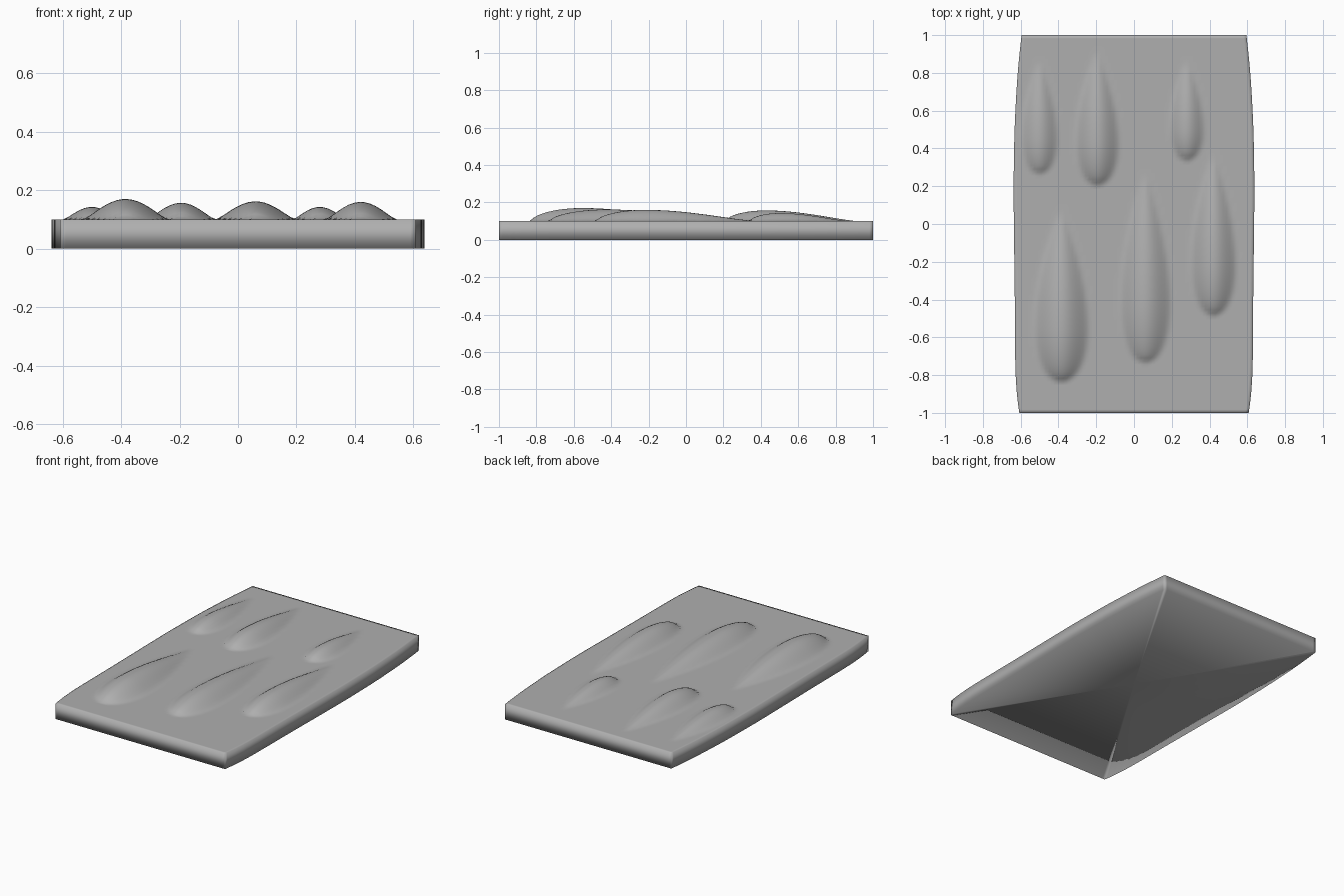
import bpy, bmesh, math

if "Cube" in bpy.data.objects:
    bpy.data.objects.remove(bpy.data.objects["Cube"])

T = 0.1  # slab thickness

# half width of the slab along y
EDGE = [(-1, .607), (-.9, .622), (-.75, .629), (-.4, .631), (0, .636), (.2, .638),
        (.5, .633), (.75, .62), (.9, .607), (1, .595)]

# teardrop bumps: centre x, blunt end y, pointed end y, half width, height
DROPS = [(-.385, -.83, .08, .15, .07), (.06, -.73, .28, .14, .062),
         (.42, -.48, .38, .125, .06), (-.195, .21, .92, .12, .057),
         (-.5, .27, .87, .1, .043), (.28, .34, .87, .095, .043)]


def half_width(y):
    # average of nearby samples rounds off the outline
    def lin(y):
        for (y0, w0), (y1, w1) in zip(EDGE, EDGE[1:]):
            if y <= y1 + 1e-5:
                return w0 + (w1 - w0) * (y - y0) / (y1 - y0)
        return EDGE[-1][1]
    r = min(.08, 1 - abs(y))
    return (lin(y - r) + 2 * lin(y) + lin(y + r)) / 4


def drop_height(x, y, cx, y0, y1, w, h):
    t = (y - y0) / (y1 - y0)
    if not 0 < t < 1:
        return 0
    peak = .3
    if t < peak:
        taper = (1 - (1 - t / peak) ** 2) ** .6
    else:
        taper = math.cos(math.pi / 2 * (t - peak) / (1 - peak)) ** 1.3
    d = abs(x - cx) / (w * max(taper, 1e-4) ** .7)
    return h * taper * (1 - d * d) ** 1.5 if d < 1 else 0


# top surface with bumps
bm = bmesh.new()
bmesh.ops.create_grid(bm, x_segments=70, y_segments=110, size=1)
for v in bm.verts:
    v.co.x *= half_width(v.co.y)
    v.co.z = T + max(drop_height(v.co.x, v.co.y, *d) for d in DROPS)

# side walls
rim = [e for e in bm.edges if e.is_boundary]
ext = bmesh.ops.extrude_edge_only(bm, edges=rim)["geom"]
for v in ext:
    if isinstance(v, bmesh.types.BMVert):
        v.co.z = 0

# flat underside as a fan
base = [e for e in bm.edges if e.is_boundary]
centre = bm.verts.new((0, 0, 0))
for e in base:
    bm.faces.new((*e.verts, centre))
bmesh.ops.recalc_face_normals(bm, faces=bm.faces)
for f in bm.faces:
    f.smooth = True

mesh = bpy.data.meshes.new("embossed_panel")
bm.to_mesh(mesh)
bm.free()
panel = bpy.data.objects.new("embossed_panel", mesh)
bpy.context.collection.objects.link(panel)

# darker grey
mat = bpy.data.materials.new("dark_grey")
mat.diffuse_color = (.43, .43, .43, 1)
mat.use_nodes = True
mat.node_tree.nodes["Principled BSDF"].inputs["Base Color"].default_value = mat.diffuse_color
mesh.materials.append(mat)
